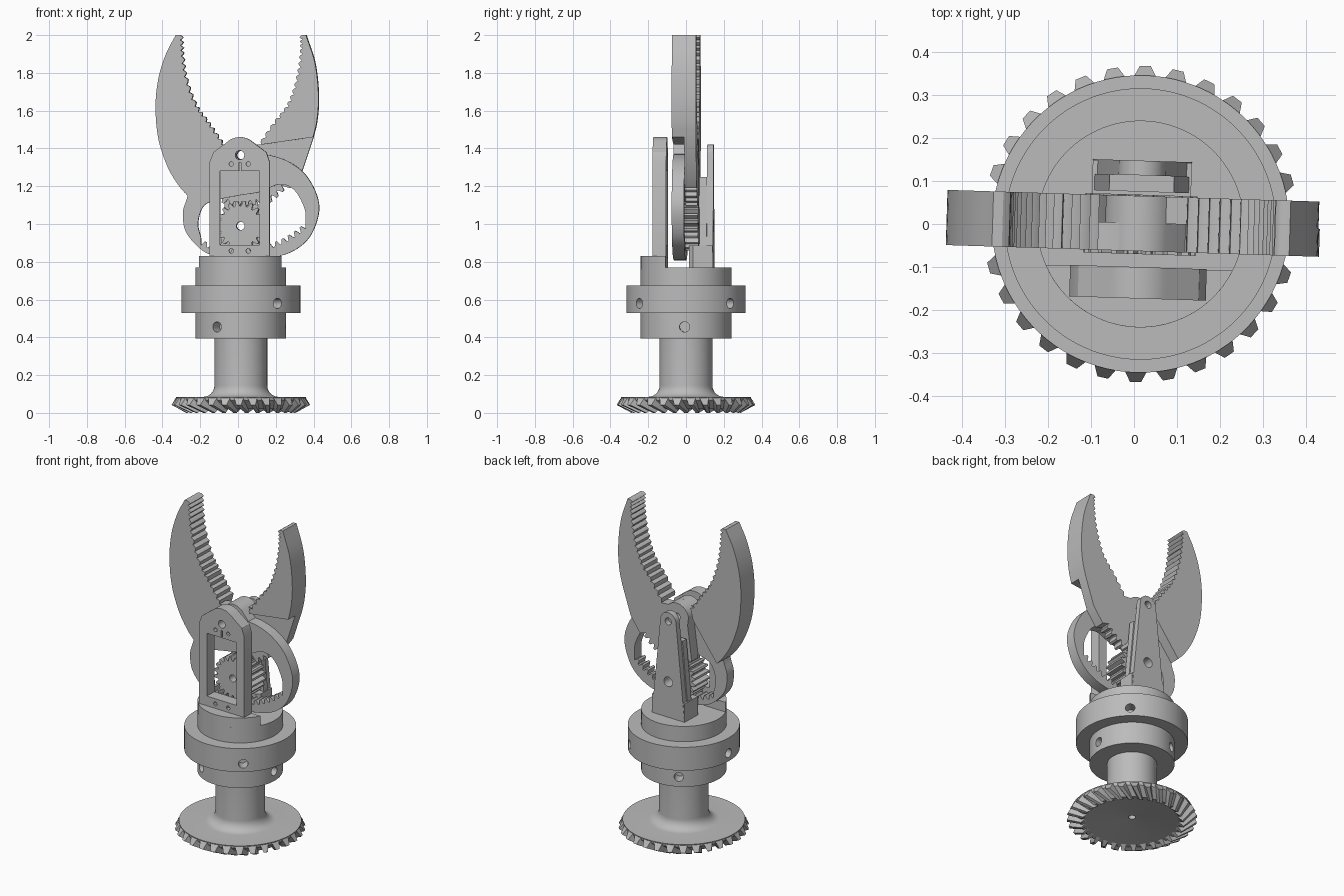
import bpy, bmesh
from math import sin, cos, pi, radians
from mathutils import Matrix, Vector

cube = bpy.data.objects.get("Cube")
if cube:
    bpy.data.objects.remove(cube, do_unlink=True)

AXIS = 0.015                      # x of the main axis
PIVOT = Vector((AXIS, 1.365))     # jaw pivot in the xz plane
DRIVE = Vector((AXIS, 0.99))      # pinion centre in the xz plane
FRONT, MIDDLE, BACK = -0.063, 0.002, 0.065   # jaw layers along y

grey = bpy.data.materials.new("plain grey")
grey.use_nodes = True
grey.diffuse_color = (0.5, 0.5, 0.5, 1)
grey.node_tree.nodes["Principled BSDF"].inputs["Base Color"].default_value = (0.5, 0.5, 0.5, 1)
parts = []


def add_part(name, mesh):
    mesh.materials.clear()
    mesh.materials.append(grey)
    ob = bpy.data.objects.new(name, mesh)
    bpy.context.scene.collection.objects.link(ob)
    parts.append(ob)
    return ob


def from_bmesh(name, bm):
    bmesh.ops.recalc_face_normals(bm, faces=bm.faces)
    mesh = bpy.data.meshes.new(name)
    bm.to_mesh(mesh)
    bm.free()
    return add_part(name, mesh)


def evaluated_mesh(ob):
    dg = bpy.context.evaluated_depsgraph_get()
    return bpy.data.meshes.new_from_object(ob.evaluated_get(dg))


def plate(name, outlines, low, high, upright=True):
    """Extrude a filled outline (later outlines are holes) along y, or along z."""
    curve = bpy.data.curves.new(name, 'CURVE')
    curve.dimensions = '2D'
    curve.fill_mode = 'BOTH'
    curve.extrude = (high - low) / 2
    for pts in outlines:
        spline = curve.splines.new('POLY')
        spline.points.add(len(pts) - 1)
        for p, co in zip(spline.points, pts):
            p.co = (co[0], co[1], 0, 1)
        spline.use_cyclic_u = True
    helper = bpy.data.objects.new(name + "_helper", curve)
    bpy.context.scene.collection.objects.link(helper)
    mesh = evaluated_mesh(helper)
    bpy.data.objects.remove(helper, do_unlink=True)
    mid = (low + high) / 2
    if upright:
        mesh.transform(Matrix.Translation((0, mid, 0)) @ Matrix.Rotation(pi / 2, 4, 'X'))
    else:
        mesh.transform(Matrix.Translation((0, 0, mid)))
    bm = bmesh.new()
    bm.from_mesh(mesh)
    bmesh.ops.remove_doubles(bm, verts=bm.verts, dist=1e-5)
    return from_bmesh(name, bm)


def arc(centre, r, start, end, n=24):
    return [(centre[0] + r * cos(radians(start + (end - start) * i / n)),
             centre[1] + r * sin(radians(start + (end - start) * i / n))) for i in range(n + 1)]


def circle(centre, r, n=24):
    return arc(centre, r, 0, 360, n)[:-1]


def gear_arc(centre, root, tip, start, end, teeth):
    """Arc of trapezoid teeth."""
    step = (end - start) / teeth
    pts = []
    for i in range(teeth):
        for part, r in ((0.1, root), (0.35, tip), (0.65, tip), (0.9, root)):
            a = radians(start + (i + part) * step)
            pts.append((centre[0] + r * cos(a), centre[1] + r * sin(a)))
    return pts


def smooth(pts, steps=5):
    """Catmull-Rom curve through the points."""
    p = [Vector(q) for q in pts]
    p = [p[0] * 2 - p[1]] + p + [p[-1] * 2 - p[-2]]
    out = []
    for a, b, c, d in zip(p, p[1:], p[2:], p[3:]):
        for i in range(steps):
            t = i / steps
            out.append(0.5 * (2 * b + (c - a) * t + (2 * a - 5 * b + 4 * c - d) * t ** 2
                              + (3 * b - a - 3 * c + d) * t ** 3))
    return out + [p[-2]]


def gripping_edge(pts, teeth, depth):
    """Serrate a smooth path, teeth rising to the left of its direction."""
    path = smooth(pts, 30)
    last = len(path) - 1
    out = []
    for i in range(teeth * 4):
        k = round(i * last / (teeth * 4))
        along = (path[min(k + 1, last)] - path[max(k - 1, 0)]).normalized()
        lift = (0, 0.6, 1, 0.6)[i % 4] * depth
        out.append(path[k] + Vector((-along.y, along.x)) * lift)
    return out + [path[-1]]


def lathe(name, profile, segments=96):
    bm = bmesh.new()
    verts = [bm.verts.new((r, 0, z)) for r, z in profile]
    edges = [bm.edges.new(pair) for pair in zip(verts, verts[1:] + verts[:1])]
    bmesh.ops.spin(bm, geom=verts + edges, axis=(0, 0, 1), cent=(0, 0, 0),
                   angle=2 * pi, steps=segments)
    bmesh.ops.remove_doubles(bm, verts=bm.verts, dist=1e-5)
    bmesh.ops.translate(bm, verts=bm.verts, vec=(AXIS, 0, 0))
    return from_bmesh(name, bm)


# Turned body: gear disc, shaft with fillet, collar, ring and turret
fillet = arc((0.2, 0.145), 0.06, 270, 180, 8)
body = lathe("turned_body", [(0.02, 0.05), (0.25, 0.025), (0.285, 0.02), (0.34, 0.065), (0.345, 0.085)]
             + fillet + [(0.14, 0.395), (0.24, 0.395), (0.24, 0.53), (0.315, 0.53), (0.315, 0.675),
                         (0.24, 0.675), (0.24, 0.77), (0.02, 0.77)])

# Screw holes around the ring and the collar
bm = bmesh.new()
for radius, height, angles in ((0.315, 0.58, (-50, 50, 180)), (0.24, 0.455, (0, 120, 240))):
    for a in angles:
        place = (Matrix.Translation((AXIS, 0, height)) @ Matrix.Rotation(radians(a), 4, 'Z')
                 @ Matrix.Translation((radius, 0, 0)) @ Matrix.Rotation(pi / 2, 4, 'Y'))
        bmesh.ops.create_cone(bm, cap_ends=True, segments=20, radius1=0.027, radius2=0.027,
                              depth=0.14, matrix=place)
cutter = from_bmesh("screw_hole_cutter", bm)
cutter.hide_render = True
cut = body.modifiers.new("screw holes", 'BOOLEAN')
cut.operation, cut.object, cut.solver = 'DIFFERENCE', cutter, 'EXACT'
drilled = evaluated_mesh(body)
body.modifiers.clear()
body.data = drilled
parts.remove(cutter)
bpy.data.objects.remove(cutter, do_unlink=True)

# Skewed bevel gear teeth
bm = bmesh.new()
TEETH = 30
for i in range(TEETH):
    corners = []
    for r, z, half, skew in ((0.343, 0.082, 0.075, 0), (0.367, 0.042, 0.035, 0),
                             (0.255, 0.028, 0.07, 0.14), (0.29, 0, 0.03, 0.14)):
        for side in (-half, half):
            a = 2 * pi * (i + 0.5) / TEETH + side + skew
            corners.append(bm.verts.new((AXIS + r * cos(a), r * sin(a), z)))
    bmesh.ops.convex_hull(bm, input=corners)
from_bmesh("bevel_teeth", bm)

# Raised step under the front bracket
plate("bracket_step", [arc((AXIS, 0), 0.24, 205, 335)], 0.76, 0.83, upright=False)

# Front bracket with motor window and small screw holes
bracket = ([(-0.145, 0.82), (0.172, 0.82), (0.172, 1.33), (0.155, 1.38)]
           + arc((AXIS, 1.36), 0.1, 48, 132, 12) + [(-0.125, 1.38), (-0.145, 1.33)])
window = [(-0.09, 0.89), (0.12, 0.89), (0.12, 1.28), (0.02, 1.28), (0.02, 1.325),
          (0.01, 1.325), (0.01, 1.28), (-0.09, 1.28)]
screws = [circle((AXIS + side, z), 0.012, 12) for side in (-0.045, 0.045) for z in (0.858, 1.318)]
plate("front_bracket", [bracket, window, circle(PIVOT, 0.024)] + screws, -0.173, -0.1)

# Rear post: foot, tapered strut and thicker lower half
plate("post_foot", [[(-0.1, 0.02), (0.11, 0.02), (0.13, 0.04), (0.13, 0.145), (-0.1, 0.145)]],
      0.76, 0.885, upright=False)
holes = [circle(PIVOT, 0.022), circle(DRIVE, 0.03)]
plate("post_strut", [[(-0.1, 0.77), (0.13, 0.77)] + arc(PIVOT, 0.055, 10, 170) ] + holes, 0.113, 0.147)
plate("post_thick_half", [[(-0.095, 0.88), (0.125, 0.88), (0.09, 1.25), (-0.06, 1.25)], holes[1]],
      0.075, 0.113)

# Pinion between the jaws
plate("pinion", [gear_arc(DRIVE, 0.106, 0.131, 0, 360, 20), circle(DRIVE, 0.022)], -0.07, 0.068)

# Left jaw: thick blade, front layer carries the looped inner gear
left_grip = gripping_edge([(-0.305, 2), (-0.3, 1.9), (-0.28, 1.77), (-0.23, 1.63),
                           (-0.16, 1.53), (-0.085, 1.42)], 18, 0.016)
left_back = smooth([(-0.265, 1.15), (-0.31, 1.2), (-0.37, 1.3), (-0.42, 1.45), (-0.435, 1.62),
                    (-0.42, 1.77), (-0.38, 1.9), (-0.328, 2)])
hub = arc(PIVOT, 0.083, 130, 45, 12)
loop = smooth([(0.12, 1.37), (0.18, 1.362), (0.27, 1.33), (0.36, 1.26), (0.42, 1.15), (0.428, 1.05),
               (0.38, 0.93), (0.29, 0.855), (0.17, 0.82), (AXIS, 0.808), (-0.12, 0.83),
               (-0.2, 0.87), (-0.275, 0.96), (-0.29, 1.06), (-0.27, 1.13)])
loop_window = (gear_arc(PIVOT, 0.52, 0.495, -114, -48, 15)
               + smooth([(0.36, 1), (0.355, 1.08), (0.3, 1.18), (0.22, 1.21), (0.12, 1.17), (0, 1.15),
                         (-0.14, 1.12), (-0.19, 1.08), (-0.21, 1), (-0.195, 0.93)]))
pivot_hole = circle(PIVOT, 0.022)
plate("left_jaw_front_layer", [left_grip + hub + loop + left_back, loop_window, pivot_hole],
      FRONT, MIDDLE)
plate("left_jaw_back_layer", [left_grip + [(-0.1, 1.37)] + left_back], MIDDLE, BACK)

# Right jaw: thick blade, back layer carries the toothed sector
right_grip = gripping_edge([(0.125, 1.42), (0.2, 1.53), (0.27, 1.62), (0.31, 1.72),
                            (0.335, 1.83), (0.345, 1.93), (0.343, 2)], 18, 0.016)
right_back = smooth([(0.362, 2), (0.41, 1.85), (0.428, 1.68), (0.42, 1.55), (0.4, 1.46)])
sector = gear_arc(PIVOT, 0.27, 0.295, -36, -70, 4) + gear_arc(PIVOT, 0.247, 0.272, -70, -115, 5)
plate("right_jaw_front_layer", [right_grip + right_back], FRONT, MIDDLE)
plate("right_jaw_back_layer", [right_grip + right_back + [(0.34, 1.28), (0.275, 1.19)] + sector
                               + [(-0.06, 1.33)] + arc(PIVOT, 0.083, 170, 45, 16), pivot_hole],
      MIDDLE, BACK)

# Slight turn of the whole assembly, then shading
turn = (Matrix.Translation((AXIS, 0, 0)) @ Matrix.Rotation(radians(-1.8), 4, 'Z')
        @ Matrix.Translation((-AXIS, 0, 0)))
bpy.ops.object.select_all(action='DESELECT')
for ob in parts:
    ob.data.transform(turn)
    ob.select_set(True)
bpy.context.view_layer.objects.active = body
bpy.ops.object.shade_smooth_by_angle(angle=radians(30))
